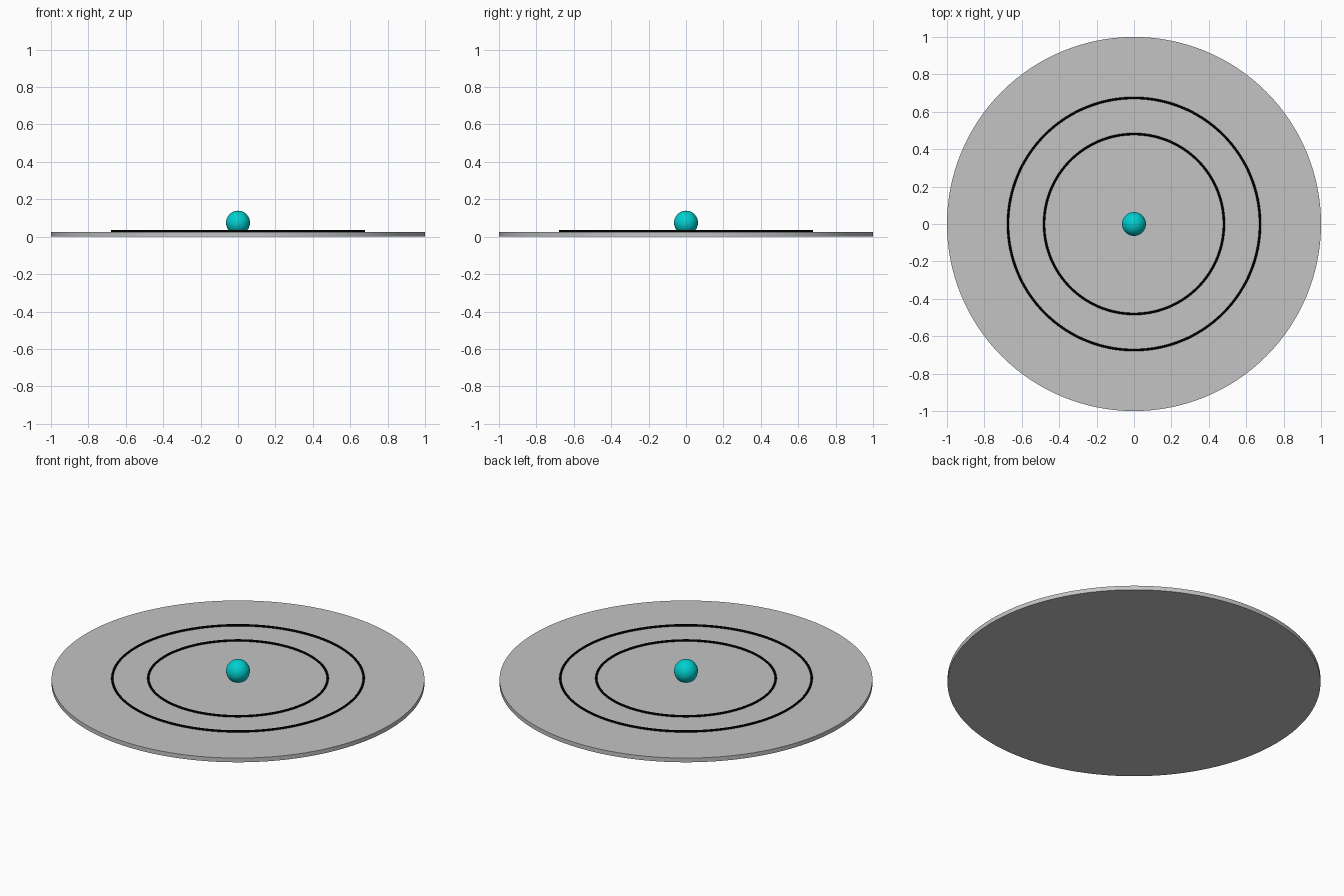
import bpy

if "Cube" in bpy.data.objects:
    bpy.data.objects.remove(bpy.data.objects["Cube"])


def material(name, rgb):
    m = bpy.data.materials.new(name)
    m.diffuse_color = (*rgb, 1.0)
    m.use_nodes = True
    m.node_tree.nodes["Principled BSDF"].inputs["Base Color"].default_value = m.diffuse_color
    return m


def finish(name, mat):
    ob = bpy.context.object
    ob.name = name
    ob.data.materials.append(mat)
    bpy.ops.object.shade_smooth_by_angle()
    return ob


grey = material("light grey", (0.55, 0.55, 0.55))
black = material("black", (0.0, 0.0, 0.0))
cyan = material("cyan", (0.0, 0.62, 0.62))

# Thin round base
bpy.ops.mesh.primitive_cylinder_add(vertices=128, radius=1.0, depth=0.025,
                                    location=(0, 0, 0.0125))
finish("base_disc", grey)

# Two thin rings resting on the base
for name, radius in (("inner_ring", 0.481), ("outer_ring", 0.674)):
    bpy.ops.mesh.primitive_torus_add(major_segments=128, minor_segments=12,
                                     major_radius=radius, minor_radius=0.006,
                                     location=(0, 0, 0.031))
    finish(name, black)

# Ball sunk slightly into the centre
bpy.ops.mesh.primitive_uv_sphere_add(segments=48, ring_count=24, radius=0.064,
                                     location=(0, 0, 0.075))
finish("centre_ball", cyan)
